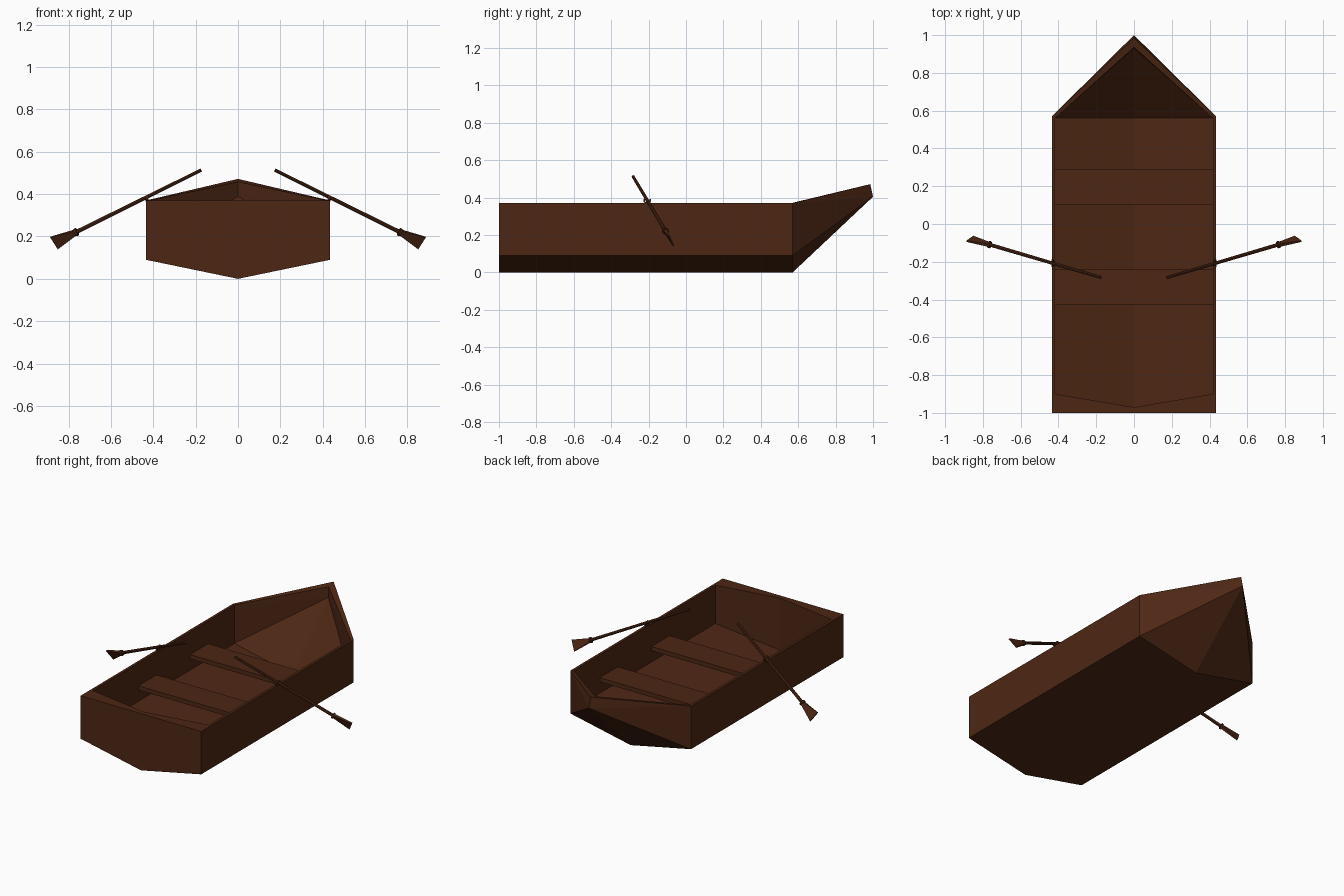
import bpy, bmesh, math
from mathutils import Vector, Matrix

if "Cube" in bpy.data.objects:
    bpy.data.objects.remove(bpy.data.objects["Cube"])

wood = bpy.data.materials.new("brown_wood")
wood.diffuse_color = (0.075, 0.02, 0.007, 1)
wood.use_nodes = True
wood.node_tree.nodes["Principled BSDF"].inputs["Base Color"].default_value = wood.diffuse_color


def finish(bm, name, mirror=False):
    bmesh.ops.recalc_face_normals(bm, faces=bm.faces)
    me = bpy.data.meshes.new(name)
    bm.to_mesh(me)
    bm.free()
    ob = bpy.data.objects.new(name, me)
    bpy.context.collection.objects.link(ob)
    me.materials.append(wood)
    if mirror:
        ob.modifiers.new("mirror", 'MIRROR')
    return ob


# hull: an outer and an inner skin joined by a rim
def skin(bm, w, top, chine, keel, y_side, y_mid, y_bow, tip_top, tip_low):
    def ring(ys, ym):
        pts = [(-w, ys, top), (-w, ys, chine), (0, ym, keel), (w, ys, chine), (w, ys, top)]
        return [bm.verts.new(p) for p in pts]
    s, b = ring(y_side, y_mid), ring(y_bow, y_bow)
    mid = bm.verts.new((0, y_mid, top))
    t, l = bm.verts.new((0, *tip_top)), bm.verts.new((0, *tip_low))
    for i in range(4):
        bm.faces.new((s[i], s[i + 1], b[i + 1], b[i]))
    bm.faces.new((s[0], s[1], s[2], mid))
    bm.faces.new((mid, s[2], s[3], s[4]))
    for f in ((b[0], b[1], l), (b[0], l, t), (b[1], b[2], l),
              (b[2], b[3], l), (b[3], b[4], l), (b[4], t, l)):
        bm.faces.new(f)
    return [mid, s[0], b[0], t, b[4], s[4]]


bm = bmesh.new()
outer = skin(bm, 0.435, 0.37, 0.09, 0.0, -1, -1, 0.57, (0.985, 0.472), (1.0, 0.405))
inner = skin(bm, 0.418, 0.37, 0.12, 0.03, -0.9, -0.97, 0.56, (0.935, 0.458), (0.93, 0.39))
for i in range(6):
    j = (i + 1) % 6
    bm.faces.new((outer[i], outer[j], inner[j], inner[i]))
finish(bm, "hull")

# two plank seats
for name, y in (("rear_seat", -0.335), ("front_seat", 0.197)):
    bm = bmesh.new()
    bmesh.ops.create_cube(bm, size=1, matrix=Matrix.Translation((0, y, 0.207)) @
                          Matrix.Diagonal((0.838, 0.186, 0.028, 1)))
    finish(bm, name)

# oars, mirrored across the boat
grip = Vector((0.175, -0.283, 0.513))
neck = Vector((0.772, -0.107, 0.217))
axis = (neck - grip).normalized()
turn = axis.to_track_quat('Z', 'Y').to_matrix().to_4x4()


def rod(bm, a, b, r1, r2):
    bmesh.ops.create_cone(bm, cap_ends=True, segments=8, radius1=r1, radius2=r2,
                          depth=(b - a).length,
                          matrix=Matrix.Translation((a + b) / 2) @ turn)


bm = bmesh.new()
rod(bm, grip, neck, 0.008, 0.010)
rod(bm, neck - axis * 0.014, neck - axis * 0.003, 0.019, 0.019)
finish(bm, "oar_shaft", True)

# flared blade
wide = Vector((0.035, -0.025, 0.055))
wide = (wide - axis * wide.dot(axis)).normalized()
thick = axis.cross(wide)
bm = bmesh.new()
rings = []
for d, hw, ht in ((-0.01, 0.011, 0.009), (0.112, 0.036, 0.004)):
    c = neck + axis * d
    rings.append([bm.verts.new(c + wide * hw * u + thick * ht * v)
                  for u, v in ((-1, -1), (1, -1), (1, 1), (-1, 1))])
a, b = rings
bm.faces.new(a)
bm.faces.new(b)
for i in range(4):
    j = (i + 1) % 4
    bm.faces.new((a[i], a[j], b[j], b[i]))
finish(bm, "oar_blade", True)

# U-shaped rowlock with a pin into the rim
pivot = grip + axis * ((0.43 - grip.x) / axis.x)
bm = bmesh.new()
prev = None
n = 8
for k in range(n + 1):
    ang = math.radians(160 + 220 * k / n)
    d = Vector((0, math.cos(ang), math.sin(ang)))
    cur = [bm.verts.new(pivot + d * r + Vector((x, 0, 0)))
           for r, x in ((0.012, -0.007), (0.021, -0.007), (0.021, 0.007), (0.012, 0.007))]
    if prev:
        for i in range(4):
            j = (i + 1) % 4
            bm.faces.new((prev[i], prev[j], cur[j], cur[i]))
    if k in (0, n):
        bm.faces.new(cur)
    prev = cur
finish(bm, "rowlock", True)
